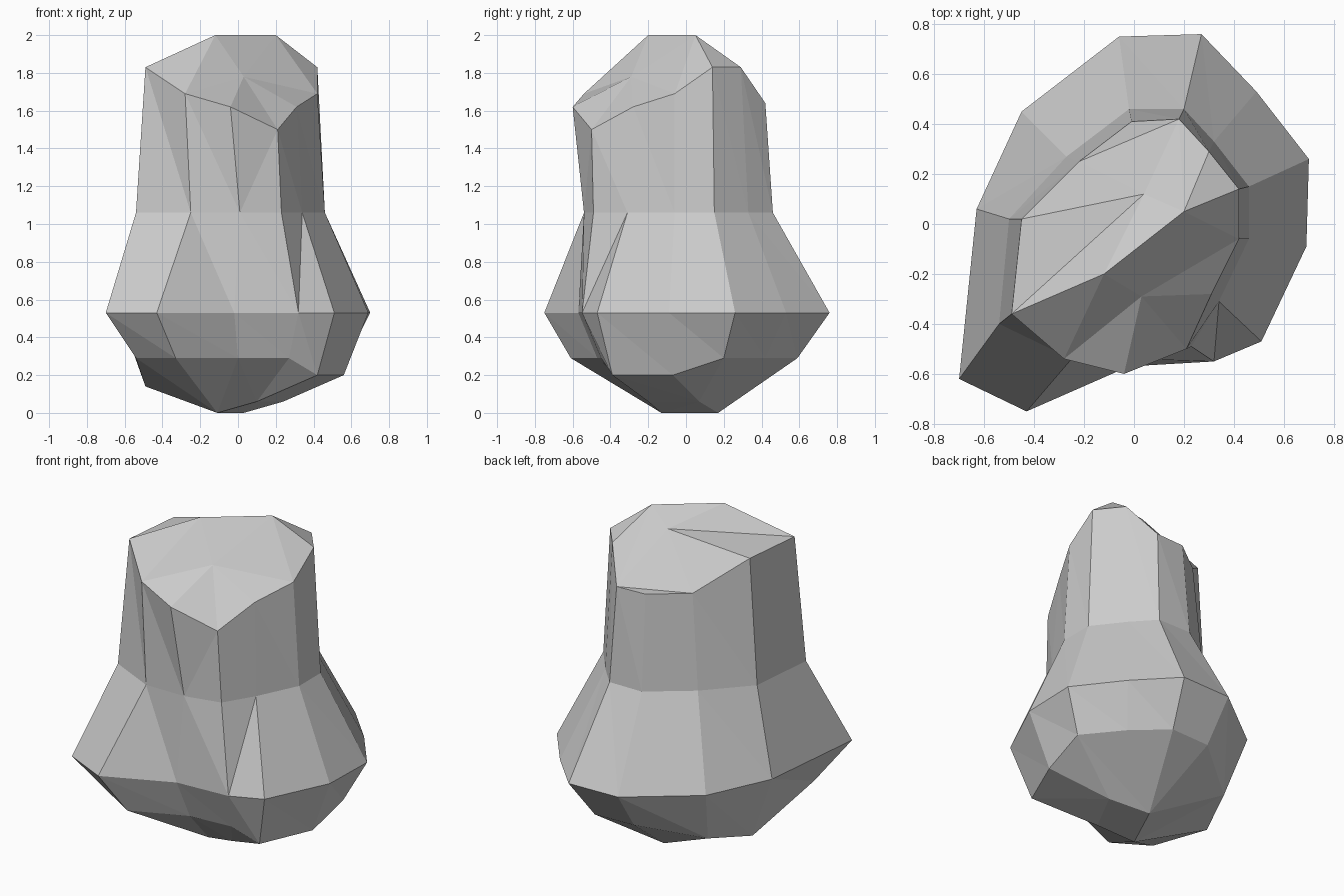
import bpy
import bmesh

# Remove the default object
default_cube = bpy.data.objects.get("Cube")
if default_cube:
    bpy.data.objects.remove(default_cube, do_unlink=True)

# Stone material
stone_grey = bpy.data.materials.new("stone_grey")
stone_grey.use_nodes = True
colour = (0.6, 0.6, 0.6, 1.0)
stone_grey.diffuse_color = colour
stone_grey.node_tree.nodes["Principled BSDF"].inputs["Base Color"].default_value = colour

bm = bmesh.new()


def add_points(points, height=None):
    """Create vertices; a common height may be given for a level ring."""
    return [bm.verts.new(p if height is None else (*p, height)) for p in points]


def add_wall(lower, upper, flipped=()):
    """Join two rings with triangles; flipped facets use the other diagonal."""
    count = len(lower)
    for i in range(count):
        j = (i + 1) % count
        a, b, c, d = lower[i], lower[j], upper[j], upper[i]
        if i in flipped:
            bm.faces.new((a, b, c))
            bm.faces.new((a, c, d))
        else:
            bm.faces.new((a, b, d))
            bm.faces.new((b, c, d))


def add_cap(ring, hubs, pattern):
    """Close a ring onto four hubs; pattern names the hub of each ring edge."""
    owner = [hubs[int(letter, 16) - 10] for letter in pattern]
    count = len(ring)
    for i in range(count):
        bm.faces.new((ring[i], ring[(i + 1) % count], owner[i]))
        if owner[i] != owner[i - 1]:
            bm.faces.new((owner[i - 1], ring[i], owner[i]))
    first, second, third, fourth = hubs
    bm.faces.new((first, second, third))
    bm.faces.new((first, third, fourth))


# Underside hubs and the sloping lower ring
base = add_points([(-.11, -.13, 0), (.1, -.2, .06), (.24, .07, .06), (.03, .17, 0)])
belly = add_points([
    (-.54, -.48, .29), (-.33, -.61, .29), (0, -.47, .29), (.27, -.45, .29),
    (.42, -.39, .2), (.56, -.07, .2), (.58, .2, .29), (.4, .42, .29),
    (.21, .59, .29), (-.05, .58, .29), (-.38, .33, .2), (-.49, .05, .14)])

# Widest ring
shoulder = add_points([
    (-.7, -.62), (-.43, -.75), (-.02, -.57), (.32, -.55),
    (.51, -.47), (.69, -.09), (.7, .26), (.49, .53),
    (.27, .76), (-.06, .75), (-.45, .45), (-.63, .06)], height=.53)

# Narrow ring halfway up
waist = add_points([
    (-.54, -.4), (-.25, -.54), (.01, -.54), (.23, -.49),
    (.34, -.31), (.46, -.06), (.46, .15), (.32, .33),
    (.2, .46), (-.02, .46), (-.27, .27), (-.5, .02)], height=1.06)

# Uneven upper rim and the crown hubs
rim = add_points([
    (-.49, -.36, 1.83), (-.28, -.54, 1.69), (-.04, -.6, 1.62), (.21, -.5, 1.5),
    (.31, -.28, 1.62), (.42, -.06, 1.69), (.42, .14, 1.83), (.3, .29, 1.83),
    (.18, .42, 1.64), (-.01, .41, 1.64), (-.22, .25, 1.64), (-.45, .02, 1.83)])
crown = add_points([(-.12, -.2, 2), (.03, -.29, 1.78), (.2, .05, 2), (.04, .12, 1.92)])

# Walls from bottom to top
add_wall(belly, shoulder)
add_wall(shoulder, waist, flipped={3})
add_wall(waist, rim, flipped={2})

# Crown, with one small chipped facet at the back of the rim
add_cap(rim[:9] + rim[10:], crown, "abbbbcccddd")
bm.faces.new(rim[8:11])

# Underside
add_cap(belly, base, "aabbccddddaa")

# Finish the boulder with flat facets
bmesh.ops.recalc_face_normals(bm, faces=bm.faces[:])
mesh = bpy.data.meshes.new("boulder")
bm.to_mesh(mesh)
bm.free()
mesh.materials.append(stone_grey)
boulder = bpy.data.objects.new("boulder", mesh)
bpy.context.collection.objects.link(boulder)
